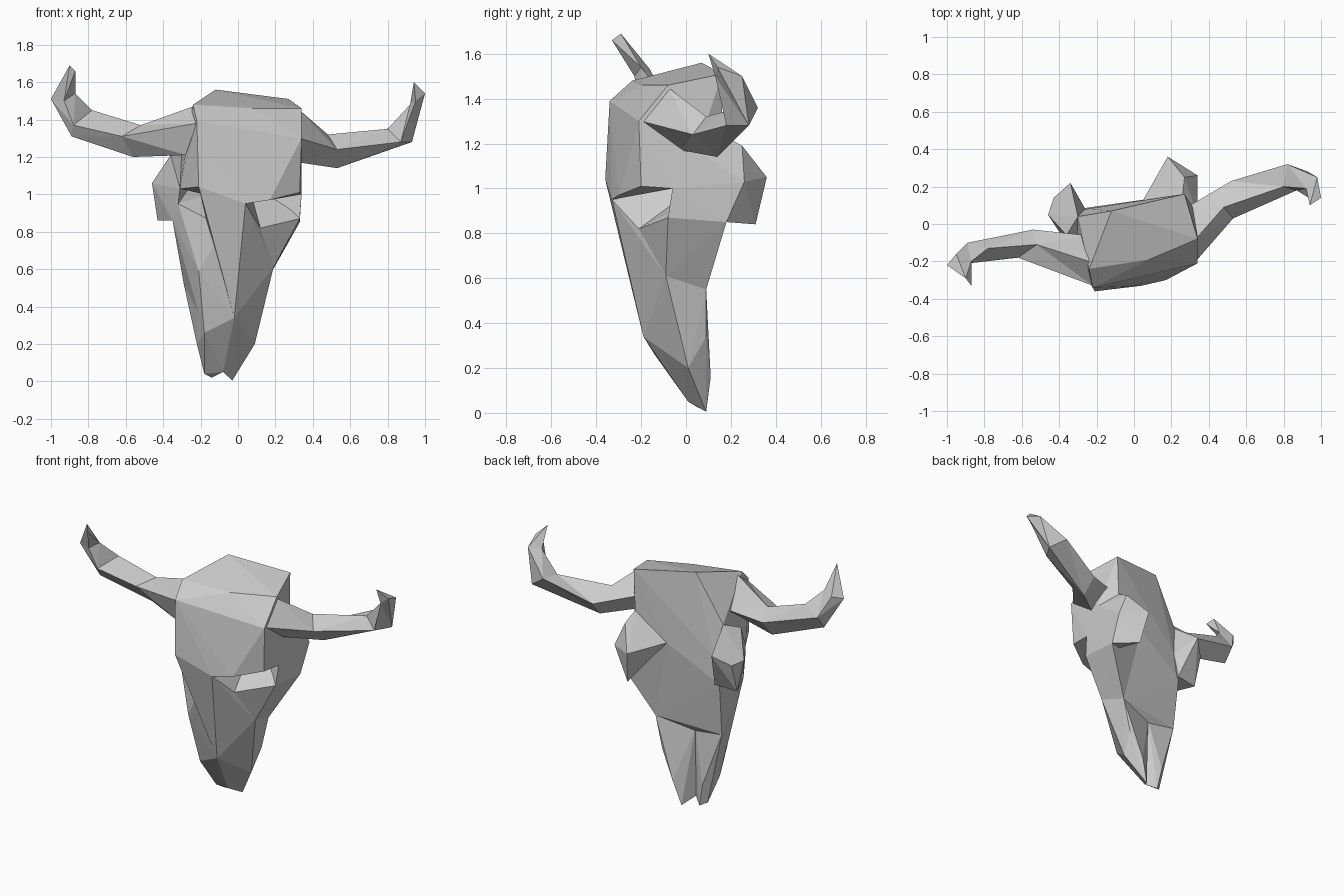
import bpy
import bmesh

# Remove the default cube only
default_cube = bpy.data.objects.get("Cube")
if default_cube:
    bpy.data.objects.remove(default_cube, do_unlink=True)

# Single bone-grey material
bone = bpy.data.materials.new("bone_grey")
bone.use_nodes = True
bone.diffuse_color = (.6, .6, .6, 1)
shader = next(n for n in bone.node_tree.nodes if n.type == "BSDF_PRINCIPLED")
shader.inputs["Base Color"].default_value = bone.diffuse_color
shader.inputs["Roughness"].default_value = .8


def finish(name, bm):
    """Turn a bmesh into a flat shaded object with outward normals."""
    bmesh.ops.recalc_face_normals(bm, faces=bm.faces[:])
    mesh = bpy.data.meshes.new(name)
    bm.to_mesh(mesh)
    bm.free()
    mesh.materials.append(bone)
    obj = bpy.data.objects.new(name, mesh)
    bpy.context.collection.objects.link(obj)
    return obj


def faceted_block(name, *corners):
    """Wrap a faceted convex block around a few corner points."""
    bm = bmesh.new()
    for corner in corners:
        bm.verts.new(corner)
    result = bmesh.ops.convex_hull(bm, input=bm.verts[:])
    unused = {v for key in ("geom_interior", "geom_unused") for v in result[key]
              if isinstance(v, bmesh.types.BMVert)}
    bmesh.ops.delete(bm, geom=list(unused), context="VERTS")
    return finish(name, bm)


def horn(name, *sections):
    """Loft four-sided sections, ordered top, front, bottom, back."""
    bm = bmesh.new()
    rings = [[bm.verts.new(point) for point in section] for section in sections]
    for lower, upper in zip(rings, rings[1:]):
        for i in range(len(lower)):
            j = (i + 1) % len(lower)
            bm.faces.new((lower[i], lower[j], upper[j], upper[i]))
    bm.faces.new(rings[0])
    bm.faces.new(rings[-1])
    bmesh.ops.remove_doubles(bm, verts=bm.verts[:], dist=.001)
    bmesh.ops.triangulate(bm, faces=bm.faces[:])
    return finish(name, bm)


# Landmarks shared by neighbouring parts
brow_left = (.04, -.33, .95)
brow_right = (-.21, -.36, 1.04)
socket_left = (.12, -.21, .82)
socket_right = (-.32, -.16, .95)
bridge_right = (-.07, -.29, .82)
cheek_left = (.33, -.08, .87)
cheek_right = (-.35, -.1, .86)
snout_left = (.19, -.09, .61)
snout_right = (-.21, -.22, .59)
nose_left = (-.02, -.19, .34)
nose_right = (-.18, -.14, .26)
palate_left = (.16, .09, .55)
palate_right = (-.29, .04, .52)
palate_groove = (-.09, .03, .51)
throat = (.05, .13, 1.07)
temple_left = (.26, .16, 1.24)
temple_right = (-.3, .04, 1.25)
jaw_left = (.33, .18, .85)
jaw_right = (-.26, .08, 1.04)
orbit_left = (.34, -.06, 1)
orbit_right = (-.31, -.18, 1.03)

# Cranium: broad forehead, crown, temples and back of the head
faceted_block(
    "cranium", brow_left, brow_right, throat, temple_left, temple_right,
    orbit_left, orbit_right, jaw_right,
    (-.12, .07, 1.56), (.27, .16, 1.51), (.34, -.08, 1.46), (.08, -.19, 1.46),
    (-.24, -.24, 1.48), (-.22, -.34, 1.39), (.34, -.21, 1.3),
    (.17, -.3, .97), (.33, -.2, 1.01), (.34, .05, 1.17), (0, .11, 1.3))

# Nasal bridge, running from the brow down to the nose
faceted_block(
    "nasal_bridge", brow_left, brow_right, bridge_right, socket_left,
    snout_left, nose_left, palate_left, palate_groove, throat)

# Upper jaw under each eye socket
faceted_block(
    "left_upper_jaw", socket_left, cheek_left, snout_left, palate_left, throat,
    jaw_left, (.33, .0, .94), (-.05, -.1, .8))
faceted_block(
    "right_upper_jaw", bridge_right, socket_right, cheek_right, snout_right,
    nose_right, nose_left, palate_right, palate_left, palate_groove, throat,
    jaw_right, (-.3, .08, .87))

# Flaring cheekbones that join the temples to the jaw
faceted_block(
    "left_cheekbone", cheek_left, throat, temple_left, jaw_left, orbit_left,
    (.18, .36, 1.05), (.34, .26, 1.03), (.21, .31, .84),
    (.27, .25, 1.19), (.34, .05, 1.17))
faceted_block(
    "right_cheekbone", cheek_right, socket_right, orbit_right, temple_right,
    jaw_right, (-.34, .22, 1.12), (-.43, .14, 1.05), (-.46, .05, 1.06),
    (-.36, -.06, 1.21), (-.43, .08, .86), (-.28, .1, .87))

# Muzzle: two prongs with a groove between them underneath
faceted_block(
    "left_muzzle", nose_left, snout_left, palate_left, palate_groove,
    (.09, .01, .2), (-.03, .09, .005), (.02, .11, .16), (.11, .09, .34),
    (-.08, .01, .05), (-.1, -.15, .29))
faceted_block(
    "right_muzzle", nose_left, nose_right, snout_right, palate_right,
    palate_groove, (-.22, -.04, .2), (-.18, .03, .04), (-.14, .06, .02),
    (-.17, .07, .17), (-.08, .01, .05))

# Horns sweep outwards, then curl up and forwards
horn("right_horn",
     [(-.24, -.2, 1.47), (-.22, -.33, 1.38), (-.28, -.25, 1.21), (-.26, -.06, 1.3)],
     [(-.52, -.11, 1.37), (-.62, -.18, 1.31), (-.56, -.1, 1.2), (-.54, -.03, 1.3)],
     [(-.78, -.13, 1.45), (-.88, -.21, 1.37), (-.89, -.17, 1.31), (-.89, -.1, 1.4)],
     [(-.87, -.2, 1.54), (-.93, -.23, 1.5), (-1, -.22, 1.51), (-.95, -.16, 1.53)],
     [(-.87, -.33, 1.66)] * 2 + [(-.9, -.29, 1.69)] * 2)
horn("left_horn",
     [(.33, -.08, 1.45), (.33, -.2, 1.3), (.33, -.02, 1.17), (.3, .1, 1.3)],
     [(.48, .09, 1.32), (.53, .03, 1.24), (.53, .14, 1.14), (.52, .23, 1.24)],
     [(.8, .2, 1.35), (.87, .18, 1.28), (.93, .28, 1.28), (.82, .32, 1.36)],
     [(.92, .19, 1.48), (.95, .13, 1.5), (1, .14, 1.54), (.98, .25, 1.5)],
     [(.94, .1, 1.6)] * 4)
